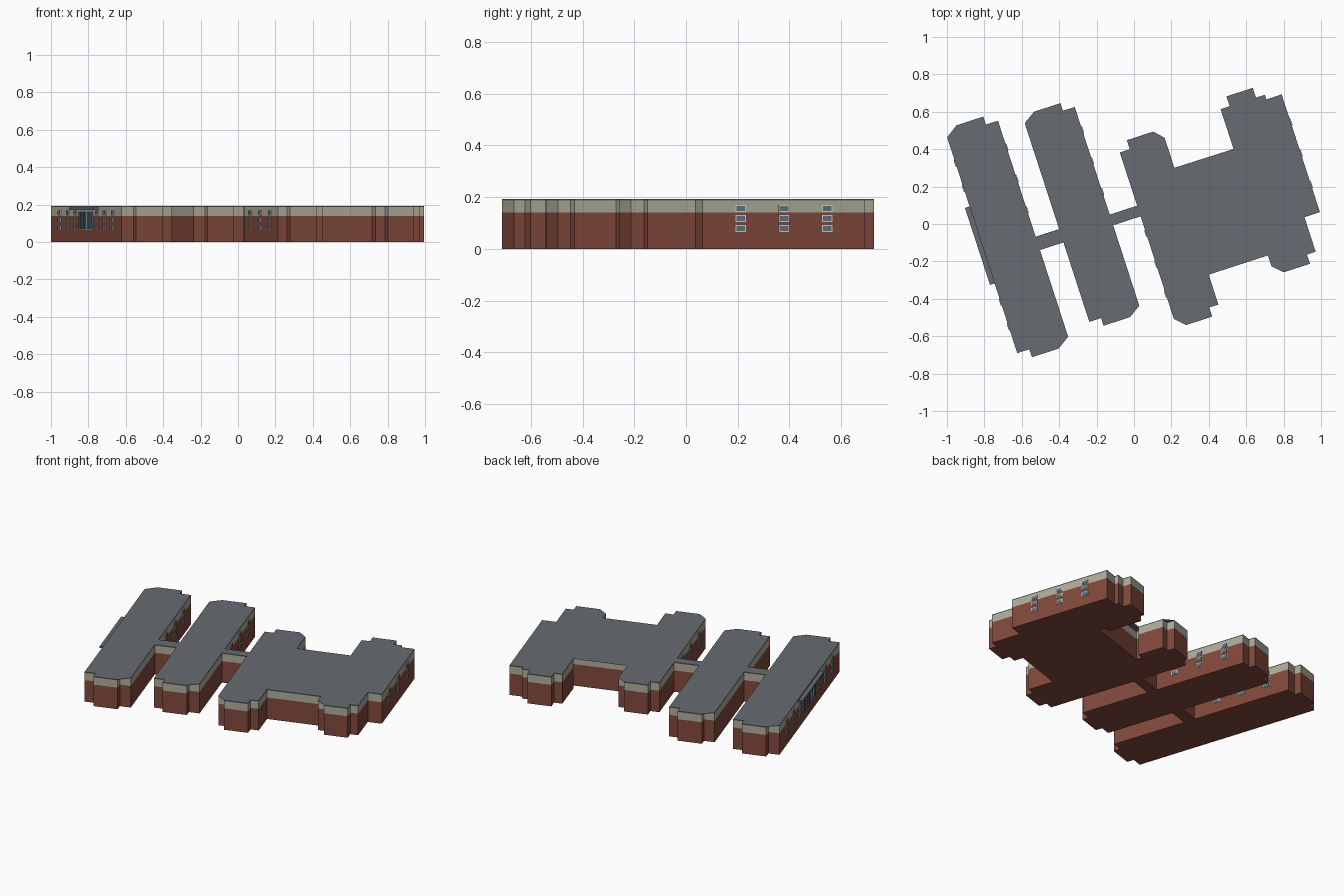
import bpy, bmesh, math
from mathutils import Matrix

if "Cube" in bpy.data.objects:
    bpy.data.objects.remove(bpy.data.objects["Cube"])

ROT = Matrix.Rotation(math.radians(18), 4, 'Z')   # whole complex is turned 18 degrees
BASE, CREAM, TOP = 0.14, 0.187, 0.193


def mat(name, col):
    m = bpy.data.materials.new(name)
    m.diffuse_color = (*col, 1)
    m.use_nodes = True
    m.node_tree.nodes["Principled BSDF"].inputs["Base Color"].default_value = m.diffuse_color
    return m


BRICK = mat("brick_red", (0.22, 0.065, 0.045))
STONE = mat("cream_band", (0.43, 0.41, 0.32))
ROOF = mat("slate_grey", (0.135, 0.15, 0.17))
FRAME = mat("window_frame_white", (0.62, 0.65, 0.65))
GLASS = mat("window_glass", (0.12, 0.18, 0.21))
DARK = mat("entrance_glass", (0.05, 0.09, 0.13))


def finish(name, bm, mats):
    bm.normal_update()
    bm.transform(ROT)
    me = bpy.data.meshes.new(name)
    bm.to_mesh(me)
    bm.free()
    for m in mats:
        me.materials.append(m)
    ob = bpy.data.objects.new(name, me)
    bpy.context.collection.objects.link(ob)
    return ob


def block(name, outline, open_ends=False):
    """Extrude a counter-clockwise outline into brick, cream band and roof edge."""
    bm = bmesh.new()
    levels = [0, BASE, CREAM, TOP]
    rings = [[bm.verts.new((u, v, z)) for u, v in outline] for z in levels]
    n = len(outline)
    for k in range(3):
        for i in range(n):
            if open_ends and i % 2:      # hidden ends of a link
                continue
            j = (i + 1) % n
            f = bm.faces.new((rings[k][i], rings[k][j], rings[k + 1][j], rings[k + 1][i]))
            f.material_index = k
    bm.faces.new(rings[0][::-1])
    bm.faces.new(rings[3]).material_index = 2
    bmesh.ops.triangulate(bm, faces=[f for f in bm.faces if len(f.verts) > 4])
    return finish(name, bm, [BRICK, STONE, ROOF])


def add_box(bm, u0, u1, v0, v1, z0, z1, idx=0):
    size = Matrix.Diagonal((u1 - u0, v1 - v0, z1 - z0, 1))
    mid = Matrix.Translation(((u0 + u1) / 2, (v0 + v1) / 2, (z0 + z1) / 2))
    geo = bmesh.ops.create_cube(bm, size=1, matrix=mid @ size)
    for f in {f for v in geo['verts'] for f in v.link_faces}:
        f.material_index = idx


def pane(bm, u, side, v, z, w, h, border, idx=1):
    """Frame plate with a glass plate on it, on a wall facing +u or -u."""
    for d, b, k in ((0.003, 0, 0), (0.005, border, idx)):
        a, c = sorted((u - side * 0.001, u + side * d))
        add_box(bm, a, c, v - w / 2 + b, v + w / 2 - b, z - h / 2 + b, z + h / 2 - b, k)


def windows(name, u, side, vs):
    bm = bmesh.new()
    for v in vs:
        for z in (0.078, 0.118, 0.156):
            pane(bm, u, side, v, z, 0.042, 0.027, 0.004)
    finish(name, bm, [FRAME, GLASS])


def wing(name, u0, u1, v0, v1, step_in, step_out):
    """Long wing with a projecting bay on each end."""
    a, b, e = u0 + step_in, u1 - step_in, step_out
    block(name, [(u0, v0), (a, v0), (a, v0 - e), (b, v0 - e), (b, v0), (u1, v0),
                 (u1, v1), (b, v1), (b, v1 + e), (a, v1 + e), (a, v1), (u0, v1)])


def link(name, u0, u1, v0, v1):
    block(name, [(u0, v0), (u1, v0), (u1, v1), (u0, v1)], True)


# Long wings and the corridors joining them
wing("west_wing", -0.807, -0.521, -0.464, 0.750, 0.068, 0.045)
wing("middle_wing", -0.389, -0.108, -0.424, 0.693, 0.066, 0.043)
link("west_corridor", -0.521, -0.389, 0.023, 0.098)
link("east_corridor", -0.108, 0.046, 0.028, 0.088)

# Main block with four corner pavilions
block("main_block", [
    (0.046, -0.549), (0.098, -0.549), (0.098, -0.600), (0.245, -0.600), (0.245, -0.549),
    (0.296, -0.549), (0.296, -0.381), (0.629, -0.381), (0.629, -0.441), (0.682, -0.441),
    (0.682, -0.493), (0.829, -0.493), (0.829, -0.441), (0.878, -0.441), (0.878, -0.247),
    (0.965, -0.247), (0.965, 0.415), (0.879, 0.415), (0.879, 0.441), (0.829, 0.441),
    (0.829, 0.496), (0.681, 0.496), (0.681, 0.441), (0.630, 0.441), (0.630, 0.217),
    (0.671, 0.217), (0.671, 0.178), (0.259, 0.178), (0.259, 0.219), (0.298, 0.219),
    (0.298, 0.387), (0.251, 0.387), (0.251, 0.438), (0.102, 0.438), (0.102, 0.387),
    (0.046, 0.387)])

# Window columns
windows("main_east_windows", 0.965, 1, [-0.092, 0.084, 0.26])
windows("main_west_windows", 0.046, -1, [-0.41, -0.24, -0.068])
windows("middle_wing_windows", -0.108, 1, [0.215, 0.39, 0.565])
windows("west_wing_east_windows", -0.521, 1, [0.25, 0.424, 0.60])
MID = 0.144
windows("west_wing_west_windows", -0.807, -1,
        [MID + s * d for s in (-1, 1) for d in (0.185, 0.32, 0.46)])

# Entrance glazing under a flat canopy
bm = bmesh.new()
for i in range(5):
    pane(bm, -0.807, -1, MID + (i - 2) * 0.05, 0.115, 0.046, 0.10, 0.004)
finish("entrance_glazing", bm, [FRAME, DARK])
bm = bmesh.new()
add_box(bm, -0.833, -0.806, -0.072, 0.361, 0.172, 0.183)
finish("entrance_canopy", bm, [ROOF])
